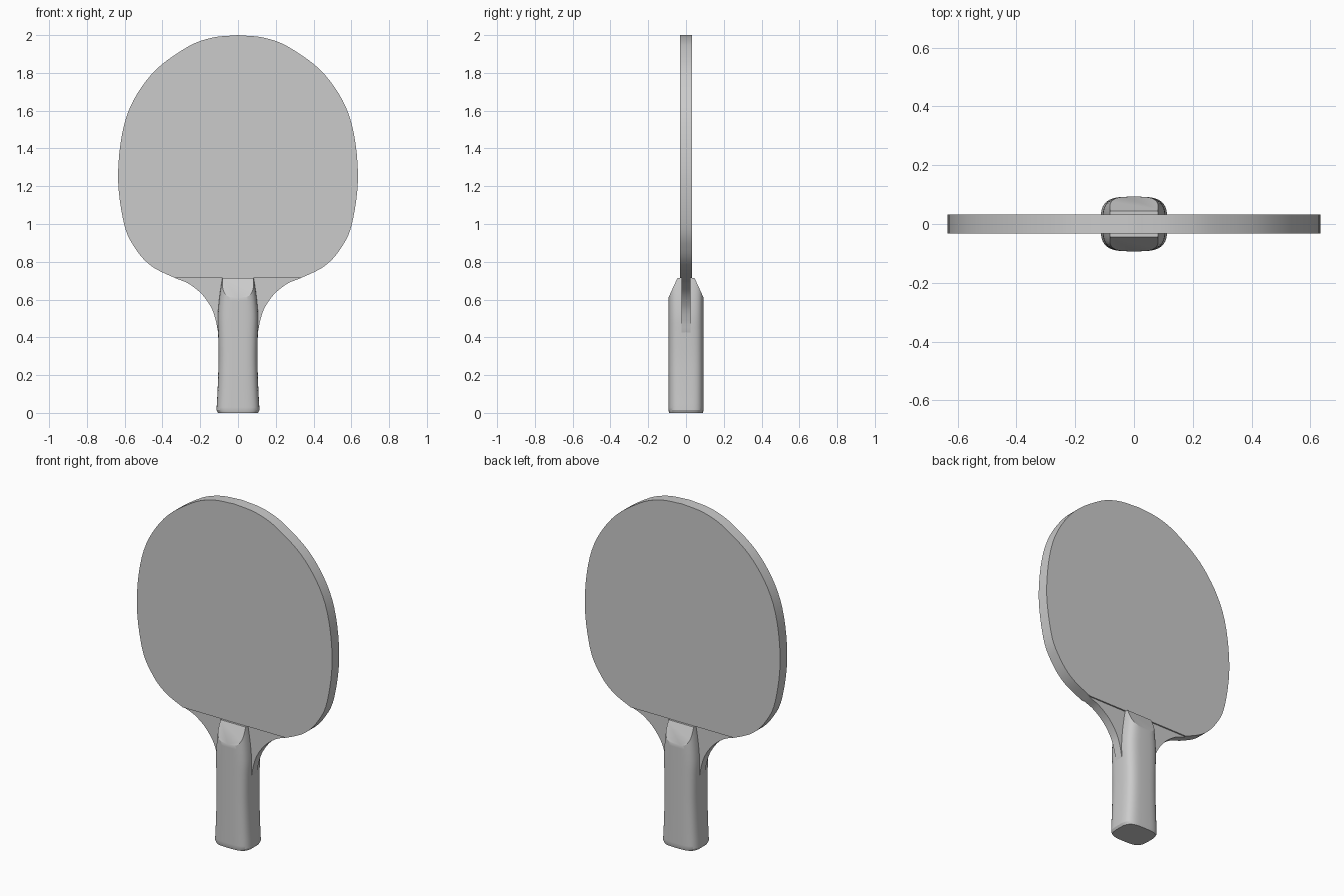
import bpy, bmesh, math
from mathutils import Vector

if "Cube" in bpy.data.objects:
    bpy.data.objects.remove(bpy.data.objects["Cube"])


def spline(pts, steps=6):
    """Smooth curve through tuples of numbers (Catmull-Rom)."""
    p = [Vector(q) for q in pts]
    p = [2 * p[0] - p[1]] + p + [2 * p[-1] - p[-2]]
    out = []
    for i in range(1, len(p) - 2):
        a, b, c, d = p[i - 1:i + 3]
        for k in range(steps):
            t = k / steps
            out.append(0.5 * (2 * b + (c - a) * t + (2 * a - 5 * b + 4 * c - d) * t * t
                              + (3 * b - a - 3 * c + d) * t ** 3))
    return out + [p[-2]]


def finish(name, bm, angle=30):
    bmesh.ops.recalc_face_normals(bm, faces=bm.faces)
    me = bpy.data.meshes.new(name)
    bm.to_mesh(me)
    bm.free()
    ob = bpy.data.objects.new(name, me)
    bpy.context.collection.objects.link(ob)
    bpy.ops.object.select_all(action='DESELECT')
    ob.select_set(True)
    bpy.context.view_layer.objects.active = ob
    bpy.ops.object.shade_smooth_by_angle(angle=math.radians(angle))
    return ob


def plate(name, half, y0, y1):
    """Extrude a half outline, mirrored in x, between two y values."""
    left = [(-x, z) for x, z in reversed(half) if x > 1e-5]
    bm = bmesh.new()
    face = bm.faces.new([bm.verts.new((x, y0, z)) for x, z in list(half) + left])
    ext = bmesh.ops.extrude_face_region(bm, geom=[face], use_keep_orig=True)
    bmesh.ops.translate(bm, vec=(0, y1 - y0, 0),
                        verts=[v for v in ext['geom'] if isinstance(v, bmesh.types.BMVert)])
    return finish(name, bm)


# Blade outline: rounded head, then the flared neck
head = [(0, 2.0), (0.143, 1.985), (0.28, 1.93), (0.46, 1.79), (0.59, 1.57),
        (0.635, 1.27), (0.603, 1.0), (0.54, 0.865), (0.455, 0.775), (0.335, 0.715)]
neck = [(0.265, 0.686), (0.195, 0.632), (0.143, 0.56), (0.118, 0.49), (0.106, 0.43), (0.09, 0.38)]
outline = [(abs(p.x), min(p.y, 2.0)) for p in spline(head + neck)]
plate("blade_core", outline, -0.025, 0.025)

# Rubber sheets on both faces, cut straight above the handle
rubber = [p for p in outline if p[1] >= 0.7149]
for name, side in (("front_rubber", -1), ("back_rubber", 1)):
    plate(name, rubber, 0.025 * side, 0.033 * side)

# Handle: rounded sections (z, half width, half depth)
rows = [(0, 0.106, 0.089), (0.014, 0.1135, 0.093)]
rows += [tuple(r) for r in spline([(0.03, 0.113, 0.093), (0.1, 0.109, 0.093), (0.2, 0.105, 0.093),
                                   (0.3, 0.103, 0.093), (0.42, 0.105, 0.093), (0.5, 0.107, 0.093),
                                   (0.57, 0.103, 0.093), (0.64, 0.095, 0.093), (0.715, 0.083, 0.093)], 3)]
N, POWER = 56, 2 / 3.5
bm = bmesh.new()
rings = []
for z, a, b in rows:
    ring = []
    for i in range(N):
        t = 2 * math.pi * i / N
        c, s = math.cos(t), math.sin(t)
        ring.append(bm.verts.new((math.copysign(a * abs(c) ** POWER, c),
                                  math.copysign(b * abs(s) ** POWER, s), z)))
    rings.append(ring)
for lo, hi in zip(rings, rings[1:]):
    for i in range(N):
        j = (i + 1) % N
        bm.faces.new((lo[i], lo[j], hi[j], hi[i]))
bm.faces.new(rings[0])
bm.faces.new(rings[-1])

# Sloped thumb facets at the top of the handle
for side in (-1, 1):
    cut = bmesh.ops.bisect_plane(bm, geom=bm.verts[:] + bm.edges[:] + bm.faces[:],
                                 plane_co=(0, 0.093 * side, 0.61),
                                 plane_no=(0, 0.105 * side, 0.048), clear_outer=True)
    edges = [e for e in cut['geom_cut'] if isinstance(e, bmesh.types.BMEdge)]
    bmesh.ops.edgeloop_fill(bm, edges=edges)
finish("handle", bm, 25)
